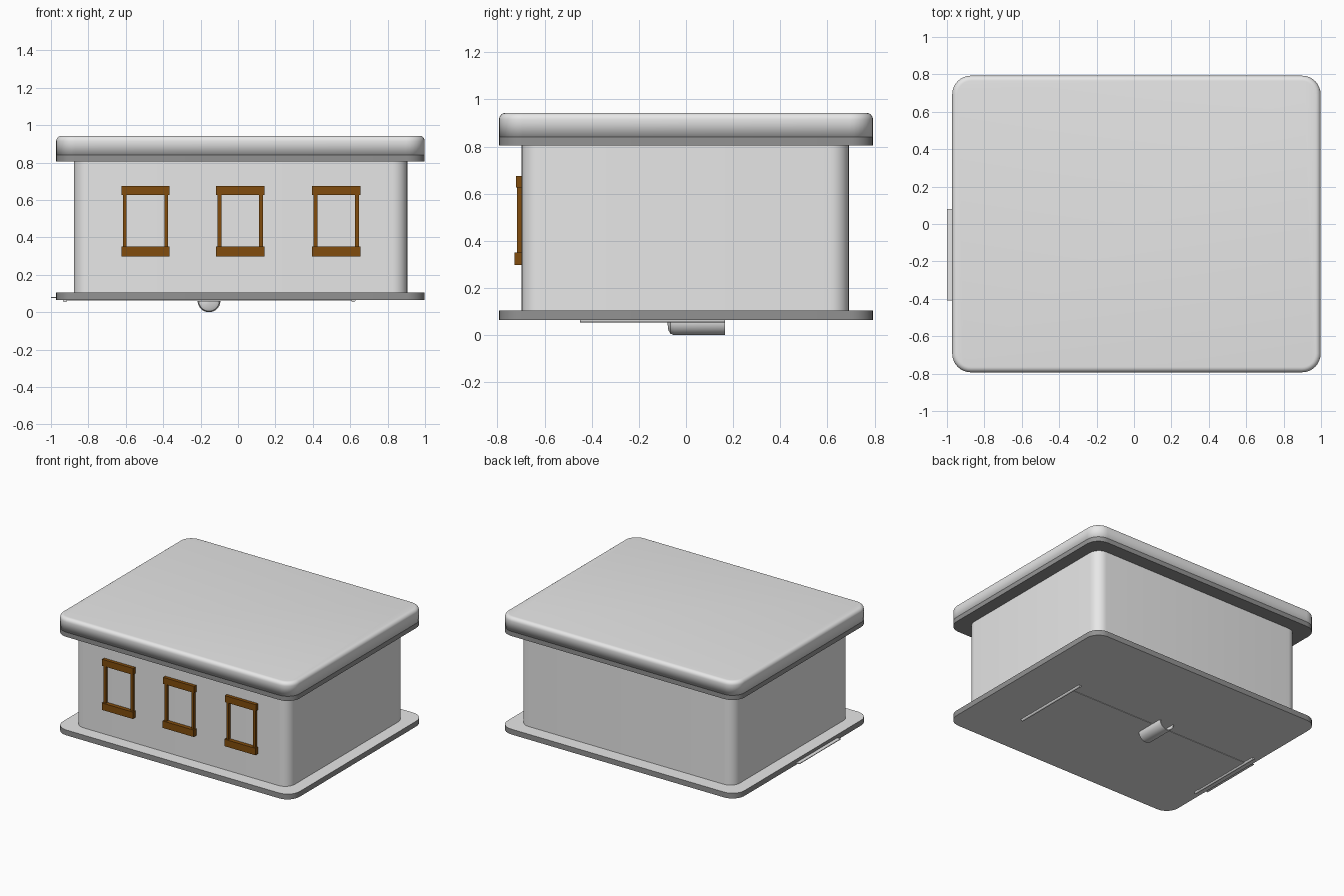
import bpy, bmesh, math

if "Cube" in bpy.data.objects:
    bpy.data.objects.remove(bpy.data.objects["Cube"])


def material(name, rgb):
    m = bpy.data.materials.new(name)
    m.diffuse_color = (*rgb, 1)
    m.use_nodes = True
    m.node_tree.nodes["Principled BSDF"].inputs["Base Color"].default_value = m.diffuse_color
    return m


GREY = material("light grey", (0.8, 0.8, 0.8))
DARK = material("dark grey", (0.29, 0.29, 0.29))
BROWN = material("wood brown", (0.22, 0.073, 0.004))


def finish(name, bm, mat, angle=35):
    bmesh.ops.recalc_face_normals(bm, faces=bm.faces)
    me = bpy.data.meshes.new(name)
    bm.to_mesh(me)
    bm.free()
    me.materials.append(mat)
    ob = bpy.data.objects.new(name, me)
    bpy.context.collection.objects.link(ob)
    if angle:
        bpy.ops.object.select_all(action='DESELECT')
        ob.select_set(True)
        bpy.context.view_layer.objects.active = ob
        bpy.ops.object.shade_smooth_by_angle(angle=math.radians(angle))
    return ob


def loft(bm, rings, caps=True, closed=True):
    """Skin a list of equal-length point rings."""
    vs = [[bm.verts.new(p) for p in r] for r in rings]
    n = len(vs[0])
    for a, b in zip(vs, vs[1:]):
        for i in range(n if closed else n - 1):
            j = (i + 1) % n
            bm.faces.new((a[i], a[j], b[j], b[i]))
    if caps:
        bm.faces.new(vs[0][::-1])
        bm.faces.new(vs[-1])


def rounded_slab(name, x0, x1, y0, y1, r, levels, mat=GREY, angle=35):
    """Rounded rectangle stacked through (z, inset) levels."""
    rings = []
    for z, d in levels:
        ring = []
        for k, (cx, cy) in enumerate([(x1 - r, y1 - r), (x0 + r, y1 - r),
                                      (x0 + r, y0 + r), (x1 - r, y0 + r)]):
            for i in range(9):
                a = math.pi / 2 * (k + i / 8)
                ring.append((cx + (r - d) * math.cos(a), cy + (r - d) * math.sin(a), z))
        rings.append(ring)
    bm = bmesh.new()
    loft(bm, rings)
    return finish(name, bm, mat, angle)


def box(name, x0, x1, y0, y1, z0, z1, mat):
    bm = bmesh.new()
    loft(bm, [[(x0, y0, z), (x1, y0, z), (x1, y1, z), (x0, y1, z)] for z in (z0, z1)])
    return finish(name, bm, mat, 0)


# Base plate: light top and bottom, dark rim
OUTER = (-0.972, 0.998, -0.793, 0.793, 0.10)
base = rounded_slab("base_plate", *OUTER, [(0.065, 0), (0.105, 0)])
base.data.materials.append(DARK)
for f in base.data.polygons:
    f.material_index = int(abs(f.normal.z) < 0.5)

# Walls, dark slab under the lid, and lid with a softly rounded top edge
rounded_slab("walls", -0.877, 0.905, -0.697, 0.691, 0.08, [(0.10, 0), (0.81, 0)])
rounded_slab("roof_slab", *OUTER, [(0.805, 0), (0.84, 0)], DARK)
R = 0.028
lid_edge = [(0.943 - R + R * math.sin(a), R - R * math.cos(a))
            for a in (math.pi / 2 * i / 6 for i in range(7))]
rounded_slab("roof_lid", *OUTER, [(0.84, 0)] + lid_edge, GREY, 180)

# Three window frames on the front wall
for n, cx in enumerate((-0.495, 0.012, 0.525), 1):
    box(f"window_{n}_header", cx - 0.129, cx + 0.129, -0.722, -0.69, 0.627, 0.676, BROWN)
    box(f"window_{n}_sill", cx - 0.129, cx + 0.129, -0.727, -0.69, 0.298, 0.350, BROWN)
    for side, s in (("left", -1), ("right", 1)):
        c = cx + s * 0.111
        box(f"window_{n}_{side}_jamb", c - 0.010, c + 0.010, -0.716, -0.69, 0.345, 0.632, BROWN)

# Sliding hatch under the base, with its tongue sticking out on the left
box("hatch_panel", -0.93, 0.62, -0.41, 0.08, 0.062, 0.07, GREY)
box("hatch_tongue", -1.0, -0.90, -0.41, 0.08, 0.076, 0.081, GREY)

# Two thin round rails that hold the hatch
for name, x in (("left_rail", -0.925), ("right_rail", 0.617)):
    bm = bmesh.new()
    loft(bm, [[(x + 0.011 * math.cos(a), y, 0.064 + 0.011 * math.sin(a))
               for a in (math.tau * i / 12 for i in range(12))] for y in (-0.45, 0.165)])
    finish(name, bm, GREY)

# Half-pipe handle: hollow, rounded shut at the front end, open at the back
bm = bmesh.new()
RO, RI, ZC = 0.061, 0.054, 0.063
profile = [(0.165, RO), (-0.05, RO), (-0.066, 0.055), (-0.075, 0.04), (-0.08, 0.001),
           (-0.072, 0.001), (-0.062, 0.038), (-0.05, RI), (0.165, RI), (0.165, RO)]
loft(bm, [[(-0.155 + r * math.cos(a), y, ZC - r * math.sin(a))
           for a in (math.pi * i / 20 for i in range(21))] for y, r in profile],
     caps=False, closed=False)
bmesh.ops.remove_doubles(bm, verts=bm.verts, dist=0.0002)
# Stand exactly on the ground
for v in bm.verts:
    v.co.z -= ZC - RO
finish("hatch_handle", bm, GREY)
